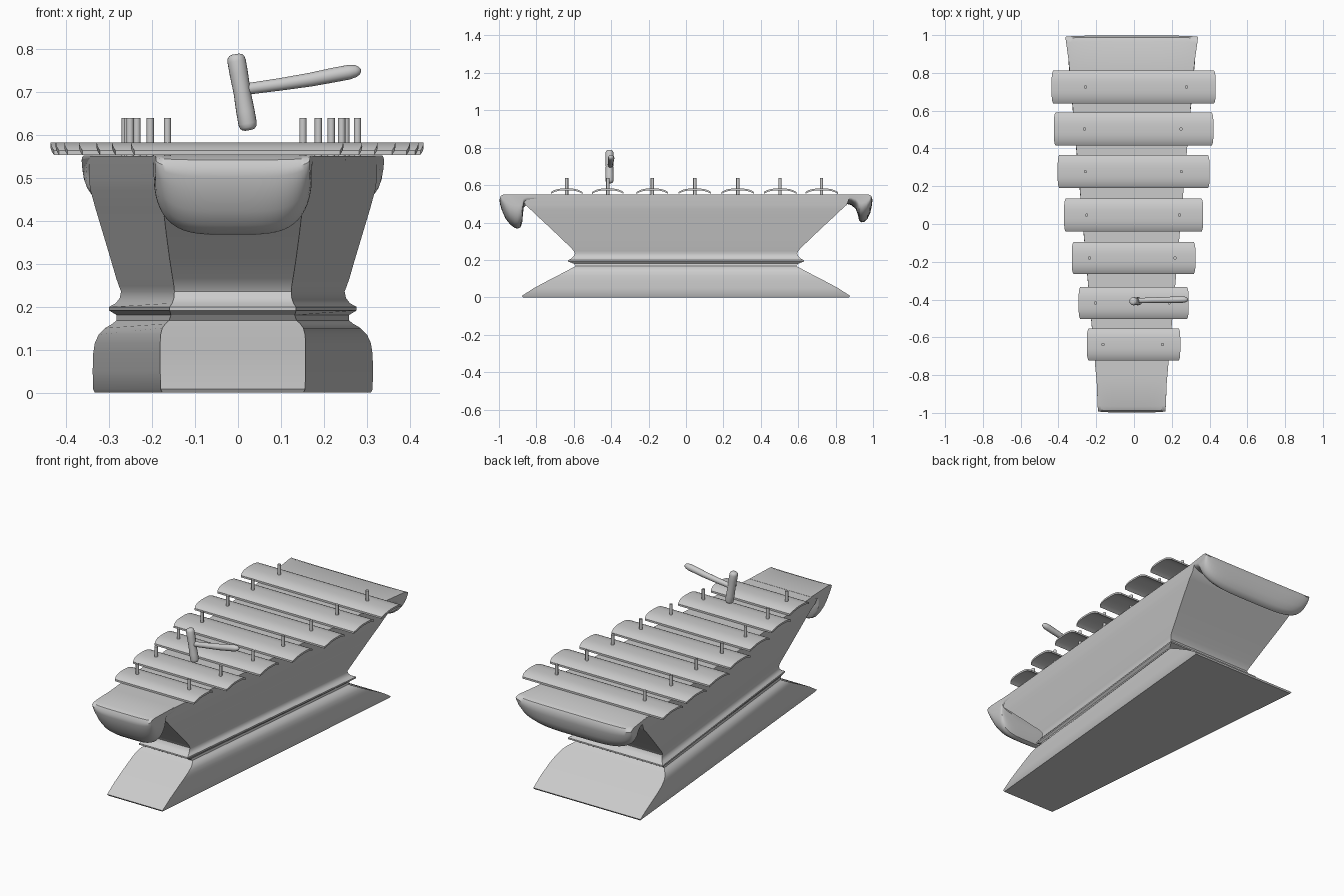
import bpy, bmesh, math
from mathutils import Vector

grey = bpy.data.materials.new("plain_grey")
grey.diffuse_color = (0.6, 0.6, 0.6, 1)
CX = -0.012          # the body sits slightly left of centre


def loft(name, rings, angle=35):
    """Skin a list of equal-length rings and cap both ends."""
    bm = bmesh.new()
    rows = [[bm.verts.new(p) for p in r] for r in rings]
    n = len(rows[0])
    for a, b in zip(rows, rows[1:]):
        for i in range(n):
            j = (i + 1) % n
            bm.faces.new((a[i], a[j], b[j], b[i]))
    bm.faces.new(rows[0][::-1])
    bm.faces.new(rows[-1])
    bmesh.ops.recalc_face_normals(bm, faces=bm.faces)
    me = bpy.data.meshes.new(name)
    bm.to_mesh(me)
    bm.free()
    me.materials.append(grey)
    ob = bpy.data.objects.new(name, me)
    bpy.context.collection.objects.link(ob)
    bpy.ops.object.select_all(action='DESELECT')
    ob.select_set(True)
    bpy.context.view_layer.objects.active = ob
    bpy.ops.object.shade_smooth_by_angle(angle=math.radians(angle))
    return ob


def turned(name, path, sides=20):
    """Round part along a path of (x, y, z, radius) points."""
    pts = [Vector(p[:3]) for p in path]
    axis = (pts[-1] - pts[0]).normalized()
    side = Vector((0, 1, 0))
    if abs(axis.dot(side)) > 0.9:
        side = Vector((1, 0, 0))
    u = axis.cross(side).normalized()
    v = axis.cross(u)
    rings = []
    for p, q in zip(pts, path):
        rings.append([p + q[3] * (math.cos(a) * u + math.sin(a) * v)
                      for a in (2 * math.pi * k / sides for k in range(sides))])
    return loft(name, rings, 50)


# Tapered trough body: z, half length, front half width, back half width
body = [(0, .872, .164, .321), (.008, .877, .168, .325), (.05, .812, .169, .326),
        (.09, .737, .169, .325), (.115, .688, .169, .321), (.135, .65, .168, .312),
        (.15, .622, .164, .297), (.16, .603, .157, .28), (.168, .59, .148, .27),
        (.18, .60, .144, .27), (.191, .63, .147, .288), (.199, .63, .147, .288),
        (.208, .612, .141, .272), (.22, .60, .137, .263), (.235, .594, .136, .26),
        (.248, .60, .137, .265), (.265, .615, .14, .271), (.31, .662, .147, .284),
        (.37, .725, .155, .302), (.43, .79, .162, .32), (.47, .832, .169, .331),
        (.495, .86, .174, .335), (.55, .88, .182, .335)]
loft("trough_body", [[(CX - f, -l, z), (CX + f, -l, z), (CX + b, l, z), (CX - b, l, z)]
                     for z, l, f, b in body], 30)

# Rolled lips at both ends: distance from centre, depth below the top
front_lip = [(.80, 0), (.965, 0), (.988, .01), (.997, .03), (.995, .05), (.985, .085),
             (.965, .13), (.94, .162), (.915, .18), (.90, .184), (.885, .177),
             (.876, .155), (.872, .11), (.868, .07), (.85, .052), (.80, .05)]
back_lip = [(.80, 0), (.965, 0), (.988, .01), (.997, .03), (.994, .06), (.985, .10),
            (.97, .132), (.952, .148), (.938, .15), (.925, .14), (.919, .11),
            (.908, .08), (.885, .058), (.85, .05), (.80, .048)]


def lip(name, profile, sign, w_in, w_out):
    rings = []
    for k in range(33):
        u = math.sin(math.pi * (k / 32 - .5))
        f = .32 + .68 * math.sqrt(max(0, 1 - u ** 4))
        ring = []
        for y, d in profile:
            w = w_in + (w_out - w_in) * (y - .8) / .2
            ring.append((CX + u * w, sign * (y - .006 * u ** 8 * (y > .95)), .551 - d * f))
        rings.append(ring)
    loft(name, rings, 40)


lip("front_lip", front_lip, -1, .187, .179)
lip("back_lip", back_lip, 1, .325, .352)

# Arched bars with two pins each: y centre, half length, left pin, right pin
bars = [(.725, .434, -.257, .278), (.503, .422, -.262, .249), (.277, .402, -.257, .251),
        (.047, .368, -.251, .241), (-.18, .327, -.235, .217), (-.418, .291, -.204, .187),
        (-.638, .247, -.164, .151)]
for i, (yc, hw, left, right) in enumerate(bars, 1):
    hd = .087 if yc > 0 else .084
    ts = [math.sin(math.pi * (k / 16 - .5)) for k in range(17)]
    rings = []
    for s in (-1, 1):
        def spot(t, drop):
            return (s * (hw - .008 * abs(t) ** 6) - .002, yc + hd * t,
                    .582 - .019 * abs(t) ** 3 - drop)
        rings.append([spot(t, 0) for t in ts] + [spot(t, .010) for t in reversed(ts)])
    loft(f"bar_{i}", rings, 40)
    for side, x in (("left", left), ("right", right)):
        turned(f"{side}_pin_{i}", [(x, yc, .54, .0085), (x, yc, .638, .0085)], 12)

# Mallet: rounded head and a handle that thickens toward its end
top, bottom = Vector((-.006, -.409, .787)), Vector((.025, -.409, .610))
head = [(0, .008), (.012, .015), (.04, .0195), (.09, .0215), (.25, .0215), (.5, .020),
        (.75, .0215), (.91, .0215), (.96, .0195), (.988, .015), (1, .008)]
turned("mallet_head", [(*top.lerp(bottom, t), r) for t, r in head])
turned("mallet_handle", [(.005, -.405, .703, .013), (.035, -.405, .708, .0135),
                         (.10, -.403, .717, .0145), (.17, -.402, .728, .016),
                         (.22, -.401, .738, .017), (.258, -.40, .745, .017),
                         (.274, -.40, .748, .014), (.282, -.40, .749, .009),
                         (.286, -.40, .75, .003)])
